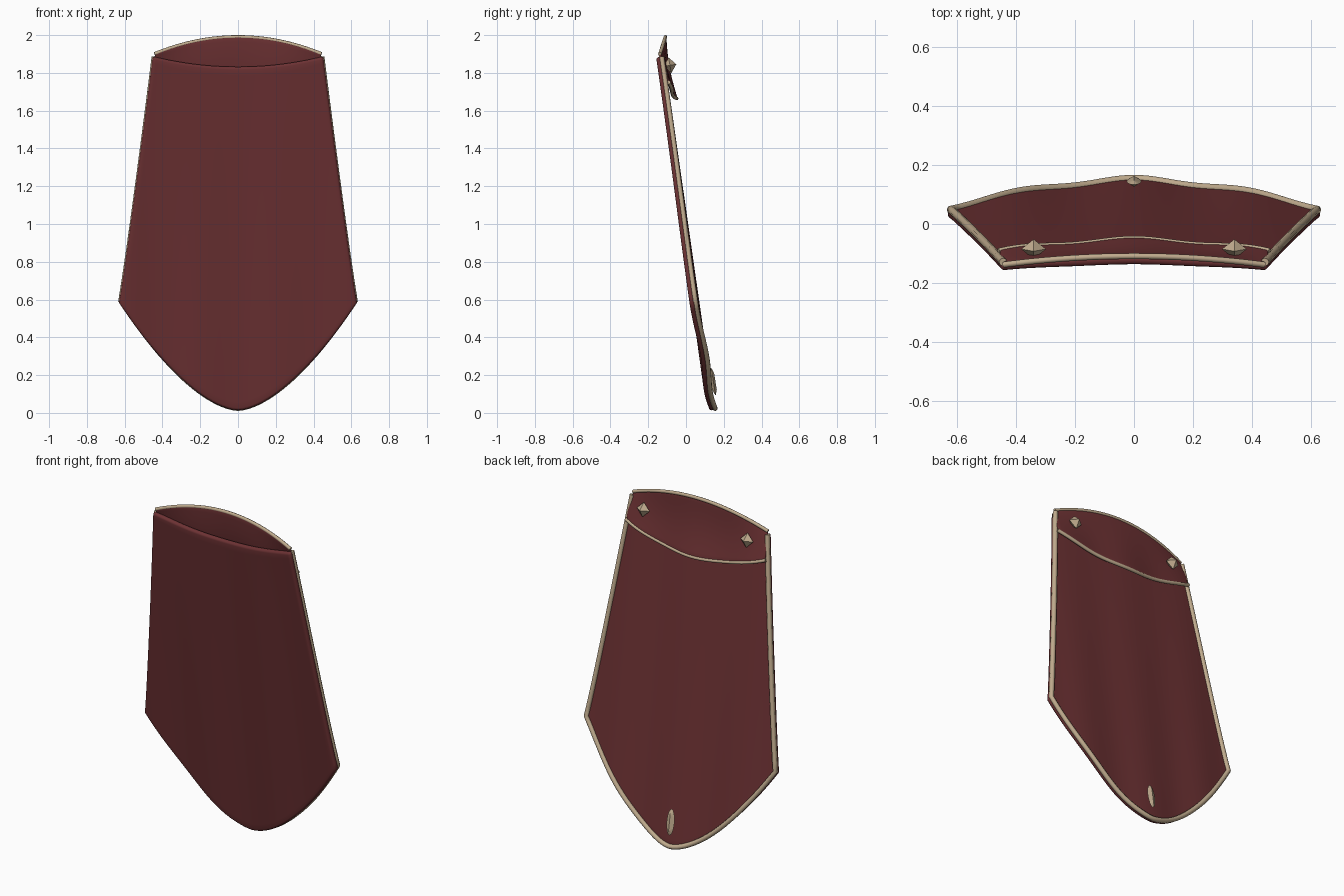
import bpy, bmesh, math
from mathutils import Matrix

if "Cube" in bpy.data.objects:
    bpy.data.objects.remove(bpy.data.objects["Cube"])


def material(name, rgb):
    m = bpy.data.materials.new(name)
    m.diffuse_color = (*rgb, 1)
    m.use_nodes = True
    m.node_tree.nodes["Principled BSDF"].inputs["Base Color"].default_value = m.diffuse_color
    return m


RED = material("dark red cloth", (0.15, 0.031, 0.033))
TAN = material("pale gold trim", (0.53, 0.41, 0.27))


def fold(x, amount):
    return amount * math.cos(2 * math.pi * x / 0.4)


# Cloth surface: u runs across (-1..1), v runs from hem (0) to top (1)
def cape_point(u, v):
    x = u * (0.63 - 0.18 * v ** 0.92)
    hem = 0.012 + 0.57 * abs(u) ** 1.65
    top = 1.885 - 0.055 * (1 - u * u)
    z = hem + (top - hem) * v
    y = -0.16 + 0.141 * (1.885 - z) + 0.013 * (1 - u * u)
    return x, y + fold(x, 0.006 * (1 - 0.8 * v)), z


# Collar band hanging behind the neckline
def collar_point(u, v):
    bow = 1 - u * u
    x = u * (0.452 - 0.017 * v + 0.008 * math.sin(math.pi * v))
    z_low, z_top = 1.75 - 0.085 * bow, 1.90 + 0.09 * bow
    y_low = -0.105 + 0.04 * bow + fold(x, 0.006)
    y_top = -0.147 + 0.029 * bow
    y = y_low + (y_top - y_low) * v
    return x, y - 0.012 * bow * math.sin(math.pi * v), z_low + (z_top - z_low) * v


def finish(obj, mat):
    obj.data.materials.clear()
    obj.data.materials.append(mat)


def select(obj):
    bpy.ops.object.select_all(action='DESELECT')
    obj.select_set(True)
    bpy.context.view_layer.objects.active = obj


def new_object(name, bm):
    me = bpy.data.meshes.new(name)
    bm.to_mesh(me)
    bm.free()
    obj = bpy.data.objects.new(name, me)
    bpy.context.collection.objects.link(obj)
    return obj


# Thick cloth sheet with rounded rim
def sheet(name, point, nu, nv, thick, round_edge):
    bm = bmesh.new()
    g = [[bm.verts.new(point(-1 + 2 * i / nu, j / nv)) for i in range(nu + 1)]
         for j in range(nv + 1)]
    for j in range(nv):
        for i in range(nu):
            bm.faces.new((g[j][i], g[j][i + 1], g[j + 1][i + 1], g[j + 1][i]))
    obj = new_object(name, bm)
    s = obj.modifiers.new("thickness", 'SOLIDIFY')
    s.thickness, s.offset = thick, -1
    b = obj.modifiers.new("rounded rim", 'BEVEL')
    b.width, b.segments, b.limit_method = round_edge, 3, 'ANGLE'
    b.angle_limit = math.radians(50)
    finish(obj, RED)
    select(obj)
    bpy.ops.object.convert(target='MESH')
    bpy.ops.object.shade_smooth_by_angle(angle=math.radians(50))
    return obj


# Round piping along a path
def piping(name, pts, radius):
    cu = bpy.data.curves.new(name, 'CURVE')
    cu.dimensions = '3D'
    cu.bevel_depth, cu.bevel_resolution, cu.use_fill_caps = radius, 2, True
    sp = cu.splines.new('POLY')
    sp.points.add(len(pts) - 1)
    for p, co in zip(sp.points, pts):
        p.co = (*co, 1)
    obj = bpy.data.objects.new(name, cu)
    bpy.context.collection.objects.link(obj)
    finish(obj, TAN)
    select(obj)
    bpy.ops.object.convert(target='MESH')
    bpy.ops.object.shade_smooth_by_angle(angle=math.radians(50))


# Faceted stud: double pyramid scaled and tilted
def stud(name, loc, size, sides, tilt):
    bm = bmesh.new()
    ring = [bm.verts.new((math.cos(2 * math.pi * k / sides) * size[0], 0,
                          math.sin(2 * math.pi * k / sides) * size[2]))
            for k in range(sides)]
    tips = [bm.verts.new((0, s * size[1], 0)) for s in (-1, 1)]
    for k in range(sides):
        for t in tips:
            bm.faces.new((ring[k], ring[(k + 1) % sides], t))
    bmesh.ops.recalc_face_normals(bm, faces=bm.faces)
    bm.transform(Matrix.Translation(loc) @ Matrix.Rotation(tilt, 4, 'X'))
    finish(new_object(name, bm), TAN)


sheet("cape_cloth", cape_point, 48, 40, 0.03, 0.013)
sheet("collar_cloth", collar_point, 40, 12, 0.014, 0.005)


# Piping round the back of the cape: down one side, along the hem, up the other
def behind(u, v, gap):
    x, y, z = cape_point(u, v)
    return x * 0.985, y + gap, z + 0.012 * (1 - v)


N = 24
edge = [behind(-1, 1 - k / N, 0.03) for k in range(N)]
edge += [behind(-1 + k / N, 0, 0.03) for k in range(2 * N)]
edge += [behind(1, k / N, 0.03) for k in range(N + 1)]
piping("cape_edge_trim", edge, 0.014)

# Piping on the collar's upper and lower edges
for label, v in (("upper", 1), ("lower", 0)):
    path = []
    for k in range(33):
        x, y, z = collar_point(-1 + k / 16, v)
        path.append((x * 1.015, y + 0.009, z))
    piping("collar_" + label + "_trim", path, 0.010)

# Collar studs and hem ornament
for side, label in ((-1, "left"), (1, "right")):
    stud("collar_stud_" + label, (side * 0.34, -0.085, 1.84),
         (0.042, 0.034, 0.042), 4, math.radians(10))
bm_loc = (0, 0.145, 0.165)
bm = bmesh.new()
# Leaf-shaped ornament: pointed outline with a central ridge
outline = [(0.025 * math.sin(math.pi * k / 8), 0.075 * math.cos(math.pi * k / 8)) for k in range(9)]
outline += [(-x, z) for x, z in reversed(outline[1:-1])]
rim = [bm.verts.new((x, 0, z)) for x, z in outline]
for s in (-1, 1):
    ridge = [bm.verts.new((0, s * 0.011, z)) for z in (0.045, -0.045)]
    n = len(rim)
    for k in range(n):
        a, b = rim[k], rim[(k + 1) % n]
        ra, rb = (ridge[0] if v.co.z > -0.001 else ridge[1] for v in (a, b))
        bm.faces.new((a, b, rb) if ra is rb else (a, b, rb, ra))
bmesh.ops.recalc_face_normals(bm, faces=bm.faces)
bm.transform(Matrix.Translation(bm_loc) @ Matrix.Rotation(math.radians(9), 4, 'X'))
finish(new_object("hem_ornament", bm), TAN)
